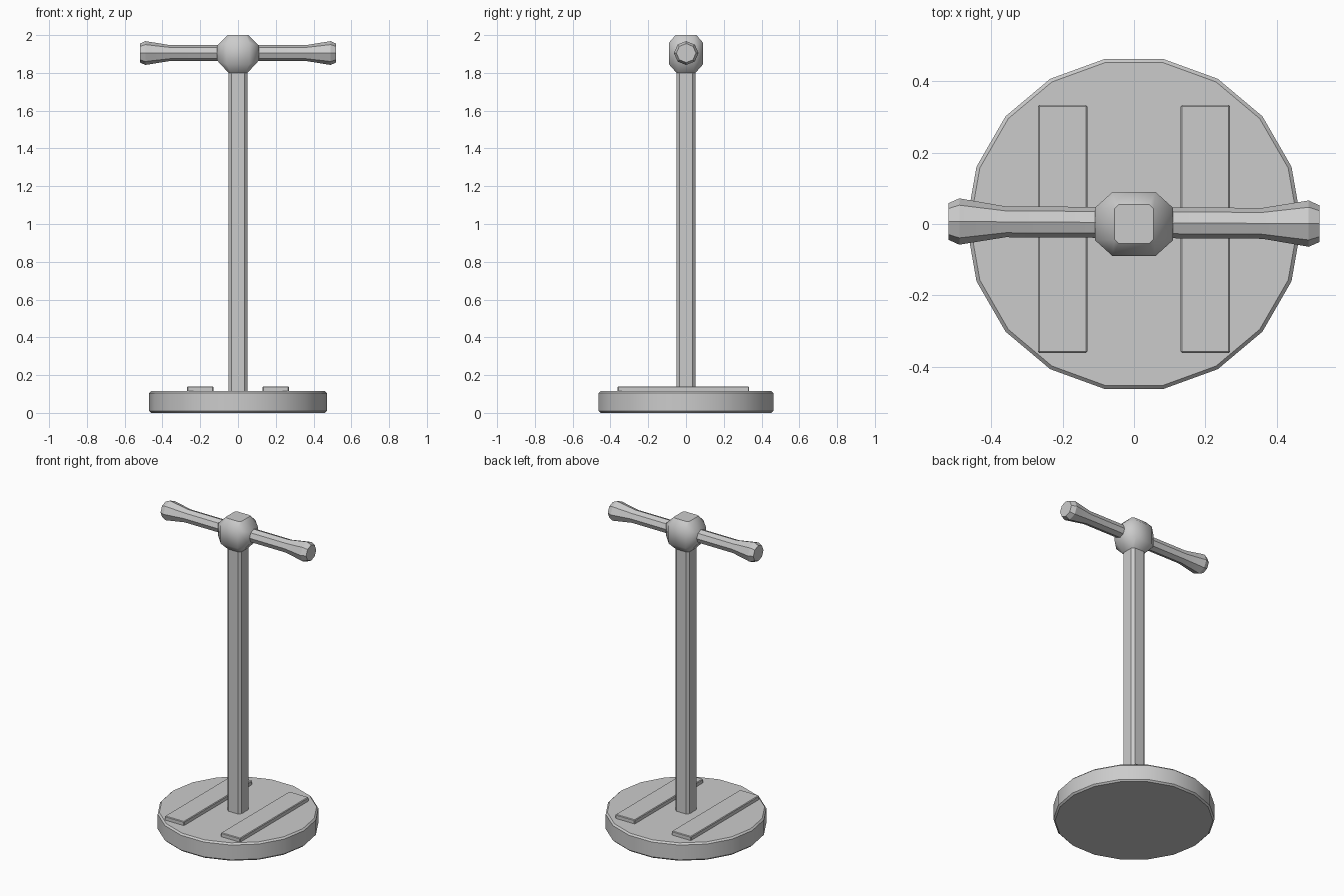
import bpy, bmesh, math
from mathutils import Vector

cube = bpy.data.objects.get("Cube")
if cube:
    bpy.data.objects.remove(cube, do_unlink=True)

GREY = (0.6, 0.6, 0.6, 1)
mat = bpy.data.materials.new("plain_grey")
mat.use_nodes = True
mat.diffuse_color = GREY
mat.node_tree.nodes["Principled BSDF"].inputs["Base Color"].default_value = GREY


def finish(name, bm, smooth_angle):
    """Turn a bmesh into a shaded, coloured object."""
    bmesh.ops.recalc_face_normals(bm, faces=bm.faces)
    mesh = bpy.data.meshes.new(name)
    bm.to_mesh(mesh)
    bm.free()
    mesh.materials.append(mat)
    ob = bpy.data.objects.new(name, mesh)
    bpy.context.collection.objects.link(ob)
    bpy.ops.object.select_all(action="DESELECT")
    ob.select_set(True)
    bpy.context.view_layer.objects.active = ob
    bpy.ops.object.shade_smooth_by_angle(angle=math.radians(smooth_angle))
    return ob


def loft(rings):
    """Skin a list of equal rings and cap both ends."""
    bm = bmesh.new()
    loops = [[bm.verts.new(p) for p in ring] for ring in rings]
    n = len(loops[0])
    for a, b in zip(loops, loops[1:]):
        for i in range(n):
            j = (i + 1) % n
            bm.faces.new((a[i], a[j], b[j], b[i]))
    bm.faces.new(loops[0])
    bm.faces.new(loops[-1])
    return bm


def circle(n, r):
    return [(r * math.cos(math.tau * i / n), r * math.sin(math.tau * i / n)) for i in range(n)]


def cut_square(half, cut):
    """Square outline with chamfered corners."""
    h, k = half, half - cut
    return [(h, -k), (h, k), (k, h), (-k, h), (-h, k), (-h, -k), (-k, -h), (k, -h)]


# Round base with a fine chamfer at both rims
profile = [(0.46, 0), (0.47, 0.01), (0.47, 0.105), (0.46, 0.115)]
finish("base", loft([[(x, y, z) for x, y in circle(18, r)] for r, z in profile]), 30)

# Post with chamfered corners
finish("post", loft([[(x, y, z) for x, y in cut_square(0.05, 0.016)] for z in (0.1, 1.83)]), 30)

# Foot plates and handles, one per side
for side, sign in (("left", 1), ("right", -1)):
    bm = bmesh.new()
    bmesh.ops.create_cube(bm, size=1)
    for v in bm.verts:
        v.co = Vector((v.co.x * 0.138 + sign * 0.2, v.co.y * 0.696 - 0.014, v.co.z * 0.03 + 0.125))
    bmesh.ops.bevel(bm, geom=bm.edges[:], offset=0.004, segments=1, affect="EDGES")
    finish(side + "_foot_plate", bm, 30)

    profile = [(0.08, 0.042), (0.36, 0.042), (0.49, 0.063), (0.52, 0.05)]
    rings = [[(sign * x, y * 1.03 + 0.004 - sign * 0.006 * x, z + 1.905) for y, z in circle(8, r)]
             for x, r in profile]
    finish(side + "_handle", loft(rings), 30)

# Faceted hub joining post and handles
bm = bmesh.new()
for half, z in ((0.055, 2.0), (0.05, 1.8)):
    for x, y in cut_square(half, 0.012):
        bm.verts.new((x, y, z))
for s in (-1, 1):
    for a in (-1, 1):
        for z in (1.845, 1.96):
            bm.verts.new((a * 0.06, s * 0.09, z))
        for z in (1.865, 1.945):
            bm.verts.new((s * 0.11, a * 0.045, z))
bmesh.ops.convex_hull(bm, input=bm.verts[:])
bmesh.ops.dissolve_limit(bm, angle_limit=0.02, verts=bm.verts[:], edges=bm.edges[:])
finish("hub", bm, 45)
